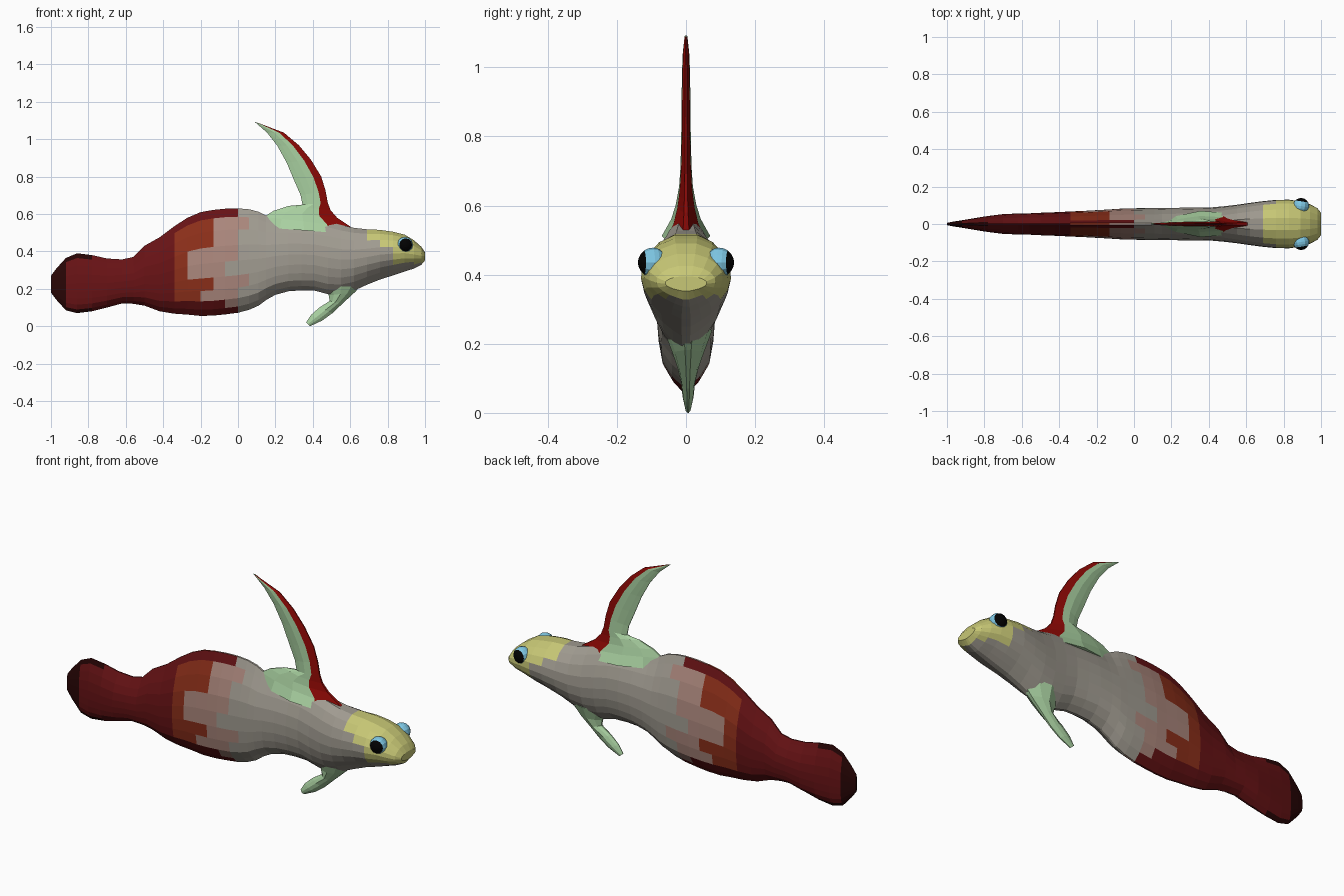
import bpy, bmesh, math
from mathutils import Vector

if "Cube" in bpy.data.objects:
    bpy.data.objects.remove(bpy.data.objects["Cube"])

def mat(name, r, g, b):
    m = bpy.data.materials.new(name)
    lin = [(c / 255) ** 2.2 * 1.1 for c in (r, g, b)]
    m.diffuse_color = (*lin, 1)
    m.use_nodes = True
    m.node_tree.nodes["Principled BSDF"].inputs["Base Color"].default_value = m.diffuse_color
    return m

MATS = [mat("grey_skin", 152, 147, 137), mat("dark_red", 98, 24, 26), mat("tail_edge", 42, 13, 13),
        mat("rust", 132, 48, 30), mat("pink", 162, 128, 118), mat("yellow", 190, 190, 112),
        mat("fin_green", 160, 198, 152), mat("fin_red", 132, 16, 12),
        mat("eye_blue", 120, 190, 218), mat("pupil_black", 8, 8, 8)]
GREY, DRED, EDGE, RUST, PINK, YEL, GREEN, FRED, BLUE, BLACK = range(10)

def loft(name, rings, pick):
    """Skin closed rings of points; pick(face centre, ring, side) gives the material slot."""
    bm = bmesh.new()
    vs = [[bm.verts.new(p) for p in r] for r in rings]
    n = len(rings[0])
    for i in range(len(vs) - 1):
        for k in range(n):
            q = (vs[i][k], vs[i][(k + 1) % n], vs[i + 1][(k + 1) % n], vs[i + 1][k])
            f = bm.faces.new(q)
            f.material_index = pick(f.calc_center_median(), i, k)
    for r, i in ((vs[0], 0), (vs[-1], len(vs) - 1)):
        f = bm.faces.new(r)
        f.material_index = pick(f.calc_center_median(), i, 0)
    bmesh.ops.recalc_face_normals(bm, faces=bm.faces)
    return finish(name, bm)

def finish(name, bm):
    me = bpy.data.meshes.new(name)
    bm.to_mesh(me)
    bm.free()
    for m in MATS:
        me.materials.append(m)
    ob = bpy.data.objects.new(name, me)
    bpy.context.collection.objects.link(ob)
    return ob

# Body stations: x, top z, bottom z, half width
STATIONS = [
    (-1.0, .27, .18, .006), (-.97, .31, .14, .012), (-.92, .365, .085, .02), (-.86, .39, .07, .03),
    (-.78, .38, .08, .043), (-.7, .362, .10, .053), (-.62, .357, .122, .056), (-.56, .37, .12, .057),
    (-.5, .43, .11, .06), (-.42, .475, .08, .063), (-.34, .535, .067, .067), (-.27, .58, .062, .07),
    (-.2, .61, .055, .074), (-.13, .622, .057, .078), (-.07, .628, .063, .082), (0, .63, .072, .084),
    (.06, .625, .088, .085), (.11, .612, .11, .086), (.15, .592, .14, .087), (.2, .582, .168, .087),
    (.27, .578, .187, .088), (.34, .575, .192, .088), (.41, .57, .19, .089), (.48, .56, .172, .095),
    (.55, .542, .17, .103), (.62, .526, .19, .113), (.69, .518, .222, .122), (.76, .515, .25, .129),
    (.83, .505, .272, .13), (.89, .49, .292, .121), (.94, .46, .308, .106), (.98, .425, .328, .085),
    (1.0, .395, .352, .06)]
# Cross-section: fraction down from the top, half width at rear, half width at head
SECTION = [(0, .06, .25), (.08, .27, .6), (.2, .6, .84), (.35, .88, .98), (.5, .99, 1),
           (.64, 1, .93), (.76, .94, .77), (.86, .82, .56), (.94, .48, .32), (1, .06, .1)]
N = len(SECTION)

rings = []
for x, top, bot, w in STATIONS:
    b = min(1, max(0, (x - .1) / .6))
    b = b * b * (3 - 2 * b)
    side = [(w * (r + (h - r) * b), top + (bot - top) * s) for s, r, h in SECTION]
    rings.append([(x, y, z) for y, z in side] + [(x, -y, z) for y, z in reversed(side)])

def body_colour(c, i, k):
    row = k if k < N else 2 * N - 2 - k          # 0 at the back, N-2 at the belly
    jag = .06 * ((row * 3) % 4 - 1.5) / 1.5
    x = c.x
    if x > .84 or (x > .69 and c.z > .44):
        return YEL if c.z > .335 else GREY
    if x > .05:
        return GREY
    if x < -.9 or (x < -.77 and row in (0, 8)):
        return EDGE
    if x < -.33 or (x < -.02 and row in (0, 8, N - 1)) or (x < -.08 and row == 7):
        return DRED
    if x < -.22 + jag or (x < -.14 and row < 3):
        return RUST
    return PINK if x < -.01 + jag else GREY

loft("body", rings, body_colour)

# Fins: rings from trailing edge to leading edge, given as xt, zt, xl, zl, half thickness
PROFILE = [(0, .12), (.2, .6), (.45, 1), (.72, .85), (1, .2)]

def fin(name, rows, pick, lean=0.0):
    rings = []
    for xt, zt, xl, zl, w in rows:
        side = [(xt + (xl - xt) * t, w * f, zt + (zl - zt) * t) for t, f in PROFILE]
        rings.append([(x, lean + y, z) for x, y, z in side] +
                     [(x, lean - y, z) for x, y, z in reversed(side)])
    return loft(name, rings, pick)

fin("dorsal_fin", [
    (.12, .53, .64, .49, .07), (.14, .585, .605, .53, .043), (.19, .617, .53, .58, .03),
    (.27, .643, .495, .62, .024), (.345, .65, .48, .66, .02), (.335, .70, .468, .725, .016),
    (.30, .78, .445, .80, .014), (.26, .875, .39, .89, .013), (.21, .965, .325, .968, .012),
    (.155, 1.035, .245, 1.035, .01), (.09, 1.092, .105, 1.088, .004)],
    lambda c, i, k: FRED if k in (3, 4, 5) else GREEN)

fin("pelvic_fin", [
    (.44, .23, .69, .25, .07), (.485, .165, .625, .182, .045), (.49, .135, .56, .122, .03),
    (.435, .10, .505, .07, .02), (.39, .06, .45, .03, .016), (.364, .02, .385, .0, .008)],
    lambda c, i, k: GREEN, lean=.006)

# Eyes: spheres with the pole pointing outward, the polar cap is the pupil
for name, s in (("eye_left", 1), ("eye_right", -1)):
    bm = bmesh.new()
    bmesh.ops.create_uvsphere(bm, u_segments=12, v_segments=10, radius=.043)
    for f in bm.faces:
        f.material_index = BLACK if f.calc_center_median().z > .026 else BLUE
    ob = finish(name, bm)
    ob.rotation_euler = (-s * math.pi / 2, 0, s * -.15)
    ob.location = (.893, s * .096, .435)
